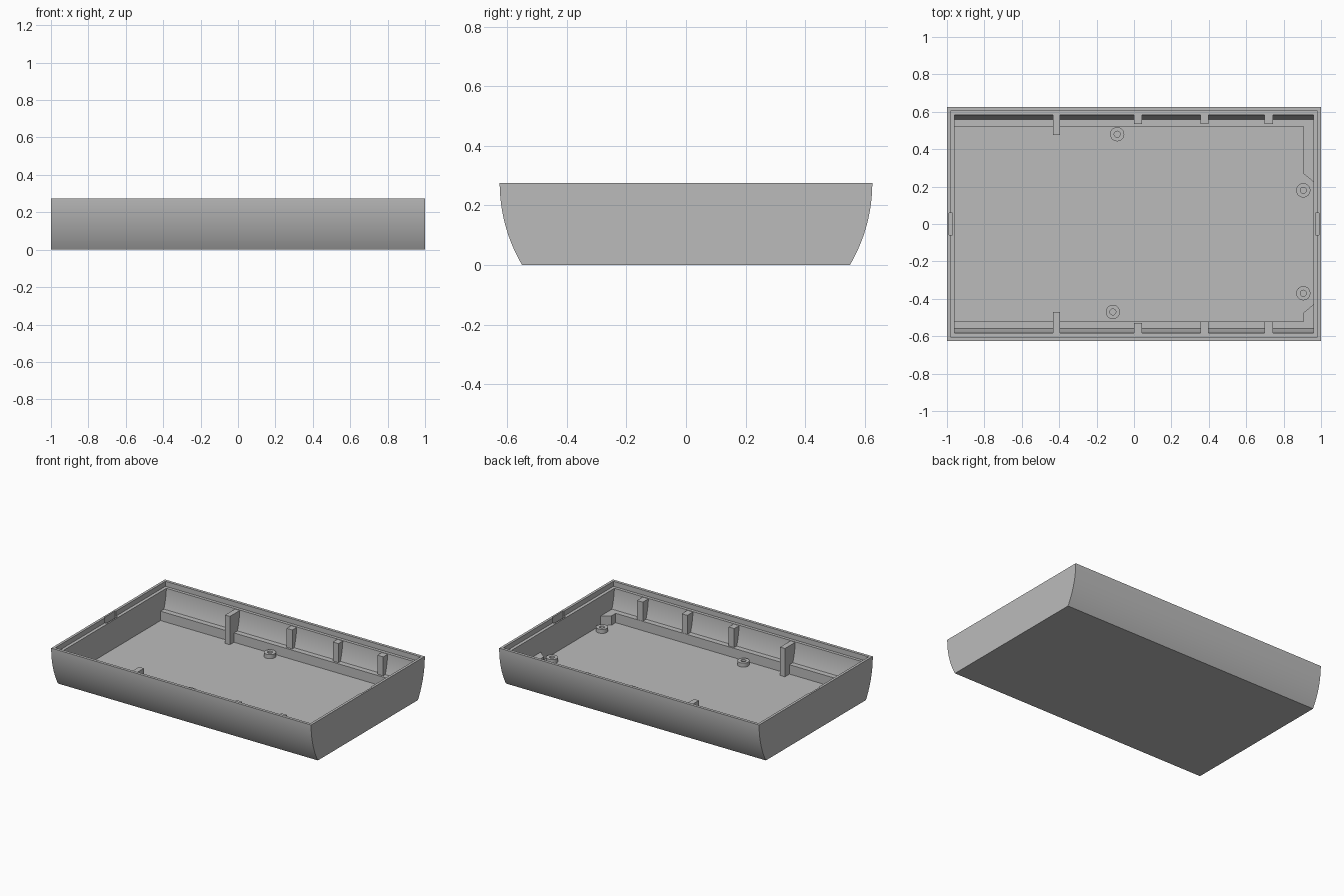
import bpy
import bmesh
import math
from mathutils import Vector

if "Cube" in bpy.data.objects:
    bpy.data.objects.remove(bpy.data.objects["Cube"], do_unlink=True)

HEIGHT, HALF_Y, RADIUS = 0.275, 0.625, 0.541
WALL, FLOOR, LEDGE, SHELF = 0.04, 0.04, 0.105, 0.24

grey = bpy.data.materials.new("grey plastic")
grey.use_nodes = True
grey.diffuse_color = (0.5, 0.5, 0.5, 1)
grey.node_tree.nodes["Principled BSDF"].inputs["Base Color"].default_value = (0.5, 0.5, 0.5, 1)


def finish(name, bm):
    bmesh.ops.recalc_face_normals(bm, faces=bm.faces)
    mesh = bpy.data.meshes.new(name)
    bm.to_mesh(mesh)
    bm.free()
    mesh.materials.append(grey)
    obj = bpy.data.objects.new(name, mesh)
    bpy.context.collection.objects.link(obj)
    return obj


def prism(name, points, offset):
    """Extrude a flat outline of 3D points along an offset."""
    bm = bmesh.new()
    face = bm.faces.new([bm.verts.new(p) for p in points])
    extruded = bmesh.ops.extrude_face_region(bm, geom=[face], use_keep_orig=True)
    verts = [v for v in extruded["geom"] if isinstance(v, bmesh.types.BMVert)]
    bmesh.ops.translate(bm, vec=Vector(offset), verts=verts)
    return finish(name, bm)


def box(name, x0, x1, y0, y1, z0, z1):
    corners = [(x0, y0, z0), (x1, y0, z0), (x1, y1, z0), (x0, y1, z0)]
    return prism(name, corners, (0, 0, z1 - z0))


def side_y(z):
    """Half depth of the curved outer side at height z."""
    return HALF_Y - RADIUS + math.sqrt(RADIUS ** 2 - (HEIGHT - z) ** 2)


def curved_body(name, half_x, inset, z0, z1, steps):
    heights = [z0 + (z1 - z0) * i / steps for i in range(steps + 1)]
    right = [(-half_x, side_y(z) - inset, z) for z in heights]
    left = [(x, -y, z) for x, y, z in reversed(right)]
    return prism(name, right + left, (2 * half_x, 0, 0))


def cut(target, cutter):
    mod = target.modifiers.new("cut", "BOOLEAN")
    mod.operation = "DIFFERENCE"
    mod.solver = "EXACT"
    mod.object = cutter
    bpy.context.view_layer.objects.active = target
    bpy.ops.object.modifier_apply(modifier=mod.name)
    bpy.data.objects.remove(cutter, do_unlink=True)


def smooth(obj):
    bpy.ops.object.select_all(action="DESELECT")
    obj.select_set(True)
    bpy.context.view_layer.objects.active = obj
    bpy.ops.object.shade_smooth_by_angle(angle=math.radians(25))


# Tray shell with curved long sides
shell = curved_body("tray_shell", 1.0, 0, 0, HEIGHT, 20)

# Main cavity above the ledge
cut(shell, curved_body("cavity_cutter", 1 - WALL, WALL, LEDGE, 0.26, 14))

# Floor pocket, leaving ledges along the long sides and blocks in two corners
ex, ix, iy = 0.96, 0.905, 0.52
pocket = [(-ex, -iy), (ix, -iy), (ix, -0.475), (ex, -0.43),
          (ex, 0.225), (ix, 0.27), (ix, iy), (-ex, iy)]
cut(shell, prism("pocket_cutter", [(x, y, FLOOR) for x, y in pocket], (0, 0, 0.1)))

# Stepped rim with a shallow notch at the middle of each end
cut(shell, box("rim_cutter", -0.982, 0.982, -0.605, 0.605, SHELF, 0.3))
for side in (-1, 1):
    x0, x1 = sorted((side * 0.97, side * 0.988))
    cut(shell, box("notch_cutter", x0, x1, -0.06, 0.06, 0.225, 0.3))
smooth(shell)

# Upright ribs on both long walls: left edge, width, reach at back, reach at front
RIB_TOP = SHELF - 0.003
ribs = [(-0.432, 0.037, 0.475, 0.47), (0.0, 0.043, 0.535, 0.53),
        (0.355, 0.043, 0.535, 0.522), (0.698, 0.045, 0.535, 0.522)]
for number, (x, width, back, front) in enumerate(ribs, 1):
    for side, reach, label in ((1, back, "back"), (-1, front, "front")):
        foot = FLOOR - 0.01 if reach < iy else LEDGE - 0.01
        outline = [(reach, foot), (side_y(foot) - 0.02, foot),
                   (side_y(0.16) - 0.02, 0.16),
                   (side_y(RIB_TOP) - 0.03, RIB_TOP), (reach, RIB_TOP)]
        prism(f"{label}_rib_{number}", [(x, side * y, z) for y, z in outline], (width, 0, 0))

# Screw bosses on the floor
boss_profile = [(0.016, FLOOR - 0.005), (0.016, 0.068), (0.038, 0.068), (0.038, FLOOR - 0.005)]
for number, (x, y) in enumerate([(-0.09, 0.48), (-0.113, -0.47), (0.905, 0.18), (0.905, -0.37)], 1):
    bm = bmesh.new()
    verts = [bm.verts.new((r, 0, z)) for r, z in boss_profile]
    edges = [bm.edges.new((verts[i], verts[(i + 1) % 4])) for i in range(4)]
    bmesh.ops.spin(bm, geom=verts + edges, cent=(0, 0, 0), axis=(0, 0, 1),
                   angle=math.tau, steps=32, use_merge=True)
    bmesh.ops.remove_doubles(bm, verts=bm.verts, dist=0.0001)
    boss = finish(f"screw_boss_{number}", bm)
    boss.location = (x, y, 0)
    smooth(boss)
